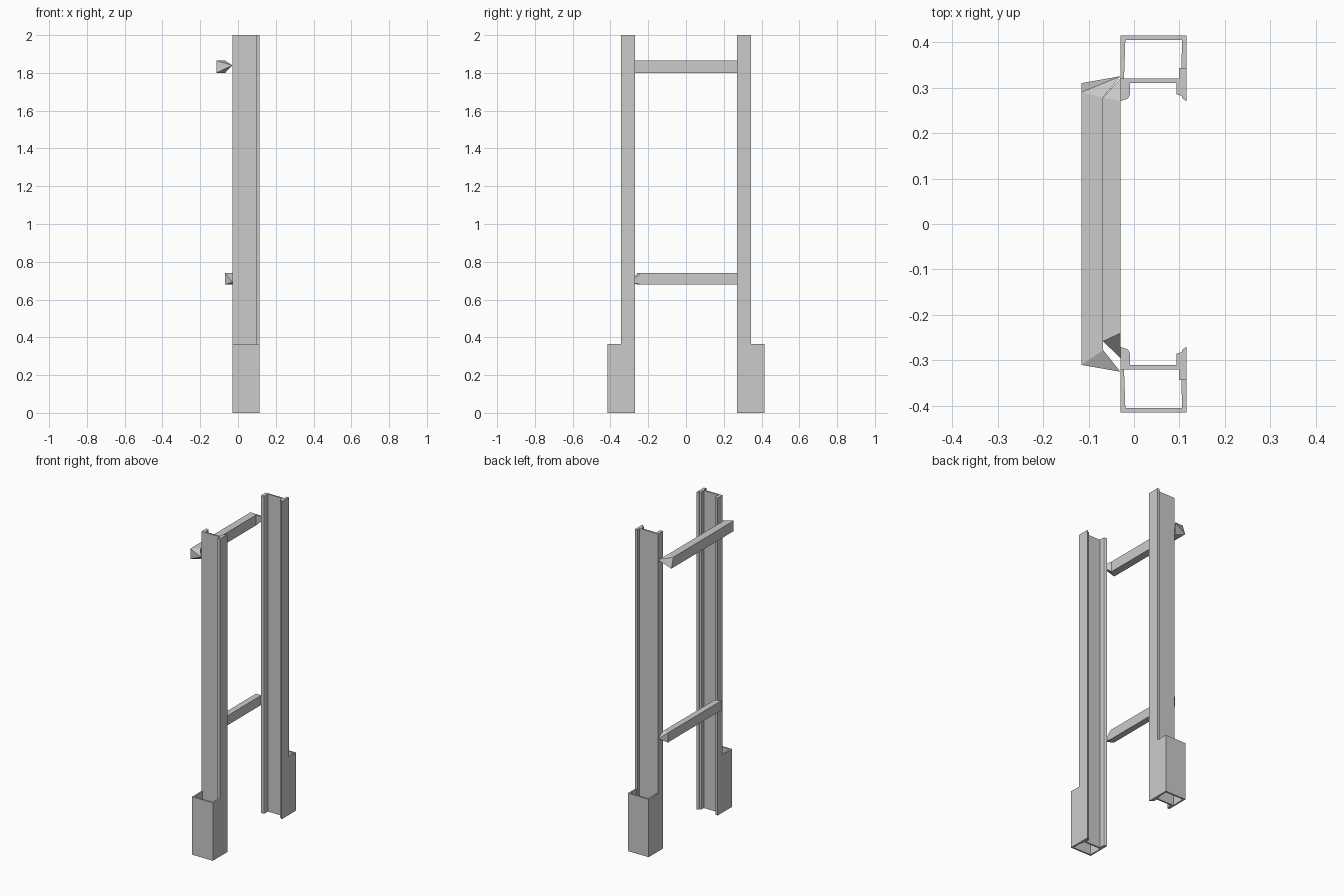
import bpy
import bmesh

if "Cube" in bpy.data.objects:
    bpy.data.objects.remove(bpy.data.objects["Cube"])


def make_object(name, verts, faces):
    mesh = bpy.data.meshes.new(name)
    mesh.from_pydata(verts, [], faces)
    bm = bmesh.new()
    bm.from_mesh(mesh)
    bmesh.ops.recalc_face_normals(bm, faces=bm.faces)
    bm.to_mesh(mesh)
    bm.free()
    obj = bpy.data.objects.new(name, mesh)
    bpy.context.collection.objects.link(obj)
    return obj


def extrude_profile(name, profile, height, side):
    """Extrude an (x, y) outline up from the ground; side mirrors it in y."""
    n = len(profile)
    verts = [(x, y * side, z) for z in (0, height) for x, y in profile]
    faces = [(i, (i + 1) % n, (i + 1) % n + n, i + n) for i in range(n)]
    faces += [tuple(range(n)), tuple(range(n, 2 * n))]
    return make_object(name, verts, faces)


def pointed_bar(name, x, z, low_end, high_end):
    """Square bar along y; each end is (four corner y values, apex point)."""
    section = [(x[0], z[0]), (x[0], z[1]), (x[1], z[1]), (x[1], z[0])]
    verts = [(sx, y, sz) for ys, _ in (low_end, high_end)
             for (sx, sz), y in zip(section, ys)]
    verts += [low_end[1], high_end[1]]
    faces = []
    for i in range(4):
        j = (i + 1) % 4
        faces += [(i, j, j + 4, i + 4), (i, j, 8), (i + 4, j + 4, 9)]
    return make_object(name, verts, faces)


# Channel post with lipped flanges, and the open sleeve at its foot
post = [(-0.03, 0.27), (-0.013, 0.276), (-0.009, 0.284), (-0.009, 0.31),
        (0.093, 0.31), (0.093, 0.285), (0.105, 0.282), (0.107, 0.276),
        (0.115, 0.27), (0.115, 0.343), (0.099, 0.343), (0.099, 0.32),
        (-0.018, 0.32), (-0.018, 0.343), (-0.03, 0.343)]
post = post[:12] + [(-0.03, 0.32)]
sleeve = [(-0.03, 0.32), (-0.03, 0.415), (0.115, 0.415), (0.115, 0.343),
          (0.104, 0.343), (0.106, 0.405), (-0.019, 0.405), (-0.022, 0.32)]
for label, side in (("left", -1), ("right", 1)):
    extrude_profile(label + "_post", post, 2.0, side)
    extrude_profile(label + "_foot_sleeve", sleeve, 0.365, side)

# Cross bars with ends that taper to the posts
pointed_bar("upper_cross_bar", (-0.115, -0.068), (1.80, 1.865),
            ((-0.31, -0.31, -0.277, -0.277), (-0.03, -0.325, 1.84)),
            ((0.31, 0.29, 0.278, 0.278), (-0.03, 0.325, 1.84)))
pointed_bar("lower_cross_bar", (-0.068, -0.03), (0.68, 0.74),
            ((-0.258, -0.258, -0.24, -0.24), (-0.03, -0.295, 0.69)),
            ((0.278, 0.278, 0.27, 0.27), (-0.03, 0.32, 0.71)))
